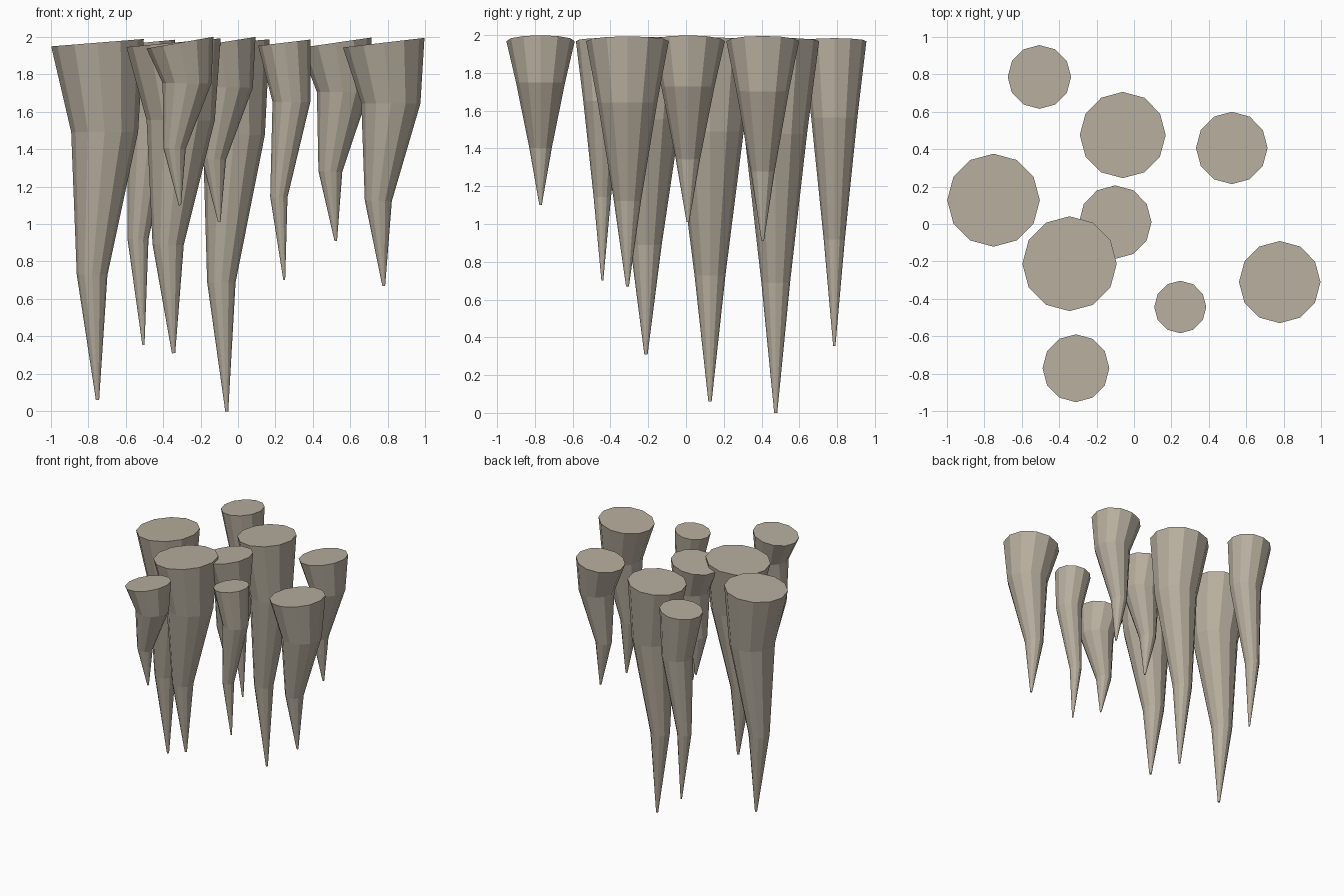
import bpy

cube = bpy.data.objects.get("Cube")
if cube:
    bpy.data.objects.remove(cube, do_unlink=True)

# Pale limestone
stone = bpy.data.materials.new("pale_limestone")
stone.use_nodes = True
COLOUR = (0.47, 0.42, 0.34, 1)
stone.diffuse_color = COLOUR
stone.node_tree.nodes["Principled BSDF"].inputs["Base Color"].default_value = COLOUR

TOP = 1.968
SIDES = 12
# Each joint: share of length, sideways bend, share of top radius
JOINTS = [(0, 0, 1), (0.25, 0.038, 0.72), (0.65, -0.029, 0.33), (1, 0, 0.035)]


def stalactite(name, x, y, radius, tip):
    """Twelve-sided tapering spike hung along a bent path."""
    curve = bpy.data.curves.new(name, "CURVE")
    curve.dimensions = "3D"
    curve.bevel_depth = 1
    curve.bevel_resolution = (SIDES - 4) // 2
    curve.use_fill_caps = True
    spline = curve.splines.new("POLY")
    spline.use_smooth = False
    spline.points.add(len(JOINTS) - 1)
    for point, (share, bend, taper) in zip(spline.points, JOINTS):
        point.co = (x + bend, y, TOP + (tip - TOP) * share, 1)
        point.radius = radius * taper
    curve.materials.append(stone)
    obj = bpy.data.objects.new(name, curve)
    bpy.context.collection.objects.link(obj)
    # Turn the path into a mesh
    bpy.ops.object.select_all(action="DESELECT")
    obj.select_set(True)
    bpy.context.view_layer.objects.active = obj
    bpy.ops.object.convert(target="MESH")
    bpy.ops.object.shade_flat()


# Cluster: x, y, top radius, tip height
stalactite("right_large_stalactite", -0.75, 0.127, 0.248, 0.06)
stalactite("centre_large_stalactite", -0.344, -0.212, 0.253, 0.31)
stalactite("back_long_stalactite", -0.06, 0.475, 0.23, 0)
stalactite("centre_short_stalactite", -0.1, 0.01, 0.196, 1.01)
stalactite("back_right_thin_stalactite", -0.505, 0.785, 0.17, 0.355)
stalactite("back_left_short_stalactite", 0.522, 0.406, 0.193, 0.91)
stalactite("front_left_thin_stalactite", 0.247, -0.443, 0.14, 0.7)
stalactite("left_medium_stalactite", 0.778, -0.31, 0.219, 0.67)
stalactite("front_short_stalactite", -0.31, -0.77, 0.181, 1.1)
